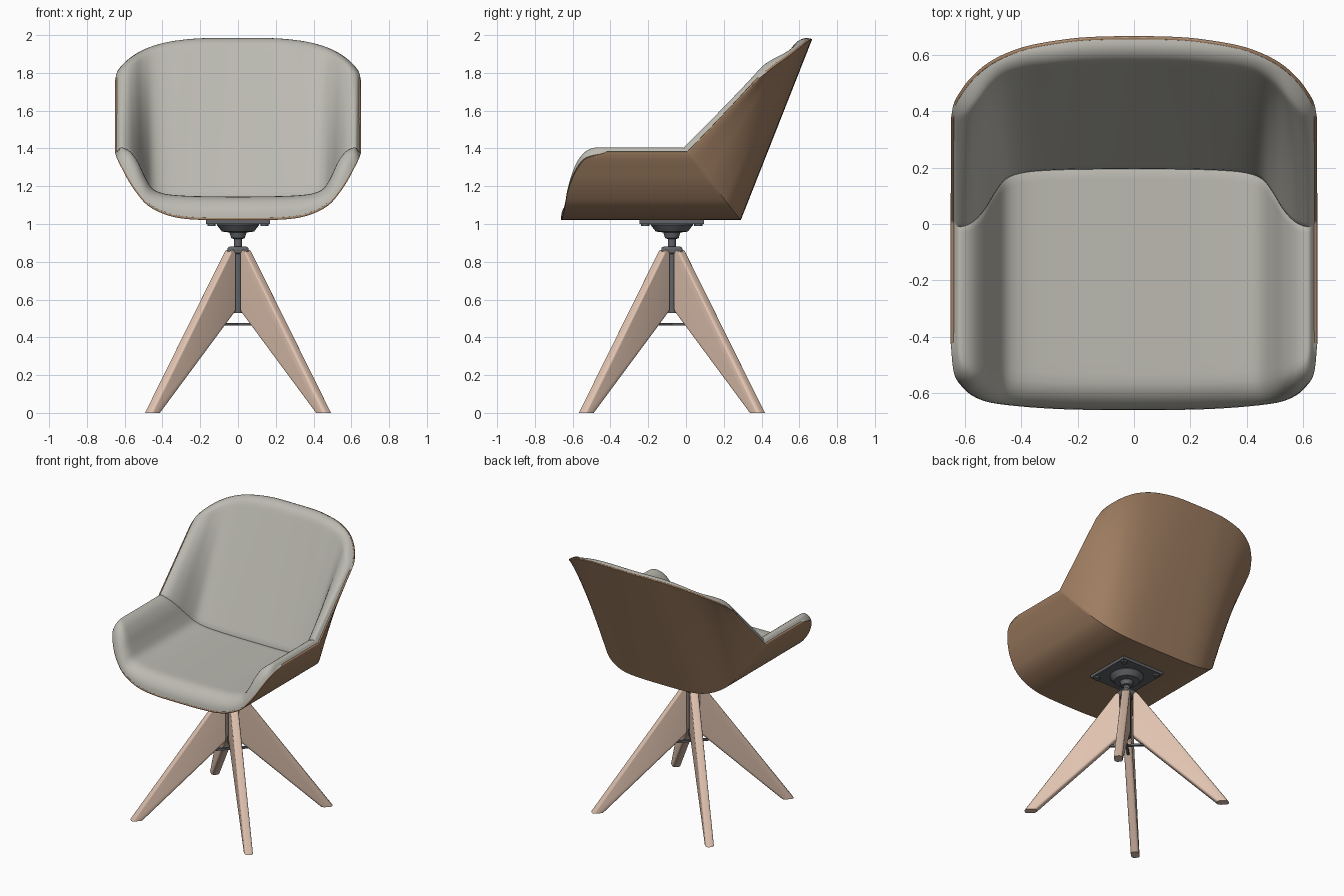
import bpy, bmesh, math
from mathutils import Vector

if "Cube" in bpy.data.objects:
    bpy.data.objects.remove(bpy.data.objects["Cube"])


def material(name, rgb):
    m = bpy.data.materials.new(name)
    m.diffuse_color = (*rgb, 1)
    m.use_nodes = True
    m.node_tree.nodes["Principled BSDF"].inputs["Base Color"].default_value = m.diffuse_color
    return m


GREY = material("grey_fabric", (.50, .49, .44))
BROWN = material("brown_leather", (.36, .215, .125))
WOOD = material("pale_wood", (.74, .54, .43))
METAL = material("dark_metal", (.12, .125, .135))


def finish(bm, name, mat, angle=35):
    bmesh.ops.recalc_face_normals(bm, faces=bm.faces)
    me = bpy.data.meshes.new(name)
    bm.to_mesh(me)
    bm.free()
    me.materials.append(mat)
    ob = bpy.data.objects.new(name, me)
    bpy.context.collection.objects.link(ob)
    bpy.ops.object.select_all(action='DESELECT')
    ob.select_set(True)
    bpy.context.view_layer.objects.active = ob
    bpy.ops.object.shade_smooth_by_angle(angle=math.radians(angle))
    return ob


def smooth_points(pts, steps=5):
    """Catmull-Rom curve for half a section, mirrored to the full width."""
    p = [Vector(q) for q in pts]
    mirrored = p[1].copy()
    mirrored.x *= -1
    p = [mirrored] + p + [2 * p[-1] - p[-2]]
    half = []
    for i in range(1, len(p) - 2):
        a, b, c, d = p[i - 1:i + 3]
        for k in range(steps):
            t = k / steps
            half.append(.5 * (2 * b + (c - a) * t + (2 * a - 5 * b + 4 * c - d) * t * t
                              + (3 * b - a - 3 * c + d) * t ** 3))
    half.append(p[-2])
    left = [Vector((-q.x, q.y, q.z)) for q in half[:0:-1]]
    return left + half


# Seat cross-sections (x, z): leather outside and padded inside
OUTER = [(0, 1.02), (.2, 1.022), (.32, 1.033), (.41, 1.06), (.48, 1.10),
         (.53, 1.155), (.575, 1.22), (.61, 1.285), (.64, 1.345), (.652, 1.38)]
INNER = [(0, 1.145), (.2, 1.147), (.32, 1.152), (.40, 1.163), (.455, 1.19),
         (.492, 1.25), (.53, 1.33), (.572, 1.385), (.618, 1.405), (.642, 1.382)]
FRONT_Y = [-.662, -.66, -.655, -.648, -.64, -.63, -.61, -.58, -.53, -.42]
# Top edge of the backrest
TOP = [(0, .668, 1.978), (.17, .664, 1.978), (.29, .65, 1.97), (.39, .63, 1.955),
       (.47, .60, 1.932), (.53, .565, 1.905), (.58, .52, 1.872), (.615, .475, 1.84),
       (.64, .43, 1.805), (.65, .38, 1.765)]


def mitre(x, z):
    return (x, .29 - .29 * (z - 1.02) / .37, z)


out_mid = smooth_points([mitre(*p) for p in OUTER])
in_mid = smooth_points([mitre(*p) for p in INNER])
out_front = smooth_points([(x, y, z) for (x, z), y in zip(OUTER, FRONT_Y)])
in_front = smooth_points([(x, y, z) for (x, z), y in zip(INNER, FRONT_Y)])
out_top = smooth_points(TOP)
in_top = smooth_points([(t[0] + .6 * (i[0] - o[0]), t[1] - .5 * (i[1] - o[1]),
                         t[2] + .2 * (i[1] - o[1])) for t, o, i in zip(TOP, OUTER, INNER)])

# Positions along seat (to the front) and back (to the top), denser at the rim
STEPS = [0, .015, .04, .15, .3, .45, .6, .72, .80, .85, .89, .92, .945, .965, .98, .99, .997, 1]


def padding(v, rim):
    e = min(1, (1 - v) / rim)
    f = .09 + .91 * math.sqrt(1 - (1 - e) ** 2)
    return f * (.965 if v == 0 else 1)


def sheet(padded):
    rows = []
    parts = ((out_top, in_top, STEPS[::-1], .07), (out_front, in_front, STEPS[1:], .13))
    for out_end, in_end, steps, rim in parts:
        for v in steps:
            f = padding(v, rim) if padded else 0
            rows.append([a.lerp(b, v).lerp(c.lerp(d, v), f) for a, b, c, d
                         in zip(out_mid, out_end, in_mid, in_end)])
    bm = bmesh.new()
    grid = [[bm.verts.new(p) for p in row] for row in rows]
    for r, q in zip(grid, grid[1:]):
        for i in range(len(r) - 1):
            bm.faces.new((r[i], r[i + 1], q[i + 1], q[i]))
    return bm


# Bucket: leather shell and fabric pad
shell = finish(sheet(False), "leather_shell", BROWN)
thick = shell.modifiers.new("thickness", 'SOLIDIFY')
thick.thickness = .012
# thicken towards the pad, whichever way the normals point
mid = min(shell.data.polygons, key=lambda p: (p.center - Vector((0, -.3, 1.02))).length)
thick.offset = 1 if mid.normal.z > 0 else -1
finish(sheet(True), "fabric_pad", GREY)

CY = -.075  # centre of the base


def lathe(name, profile, sides=32, mat=METAL, x=0, y=CY):
    bm = bmesh.new()
    rings = [[bm.verts.new((x + r * math.cos(2 * math.pi * k / sides),
                            y + r * math.sin(2 * math.pi * k / sides), z))
              for k in range(sides)] for r, z in profile]
    for a, b in zip(rings, rings[1:]):
        for k in range(sides):
            j = (k + 1) % sides
            bm.faces.new((a[k], a[j], b[j], b[k]))
    bm.faces.new(rings[0])
    bm.faces.new(rings[-1])
    return finish(bm, name, mat)


def box(name, size, centre, turn=0):
    bm = bmesh.new()
    bmesh.ops.create_cube(bm, size=1)
    for v in bm.verts:
        v.co = Vector([a * b for a, b in zip(v.co, size)])
    ob = finish(bm, name, METAL)
    ob.location = centre
    ob.rotation_euler.z = turn
    return ob


# Swivel, post and mounting plate
lathe("swivel_cup", [(.02, .92), (.036, .925), (.045, .955), (.085, .96), (.112, .995), (.112, 1.01)])
lathe("swivel_shaft", [(.021, .86), (.021, .95)])
box("mounting_plate", (.34, .34, .02), (0, CY, 1.01))
for sx in (-1, 1):
    for sy in (-1, 1):
        lathe("plate_bolt", [(.022, .99), (.022, 1.005)], 12, METAL, sx * .14, CY + sy * .14)
lathe("post", [(.028, .53), (.028, .85)], 16)
collar = box("collar", (.112, .112, .04), (0, CY, .86))
bev = collar.modifiers.new("bevel", 'BEVEL')
bev.width = .012
bev.segments = 2

# Four tapered legs on the diagonals, with two crossing braces
LEG = [(.045, .53), (.045, .845), (.062, .862), (.085, .845), (.68, 0), (.60, 0)]
for k in range(4):
    bm = bmesh.new()
    sides = [[bm.verts.new((r, y, z)) for r, z in LEG] for y in (-.028, .028)]
    bm.faces.new(sides[0])
    bm.faces.new(sides[1][::-1])
    for i in range(len(LEG)):
        j = (i + 1) % len(LEG)
        bm.faces.new((sides[0][i], sides[0][j], sides[1][j], sides[1][i]))
    long_edges = [e for e in bm.edges if e.calc_length() > .06
                  and abs(e.verts[0].co.y - e.verts[1].co.y) < .001
                  and max(v.co.x for v in e.verts) > .5 and max(v.co.z for v in e.verts) > .1]
    bmesh.ops.bevel(bm, geom=long_edges, offset=.018, segments=4, profile=.5, affect='EDGES')
    leg = finish(bm, "leg", WOOD)
    leg.location = (0, CY, 0)
    leg.rotation_euler.z = math.pi / 4 + k * math.pi / 2
for turn in (math.pi / 4, -math.pi / 4):
    box("brace", (.25, .016, .014), (0, CY, .47), turn)
